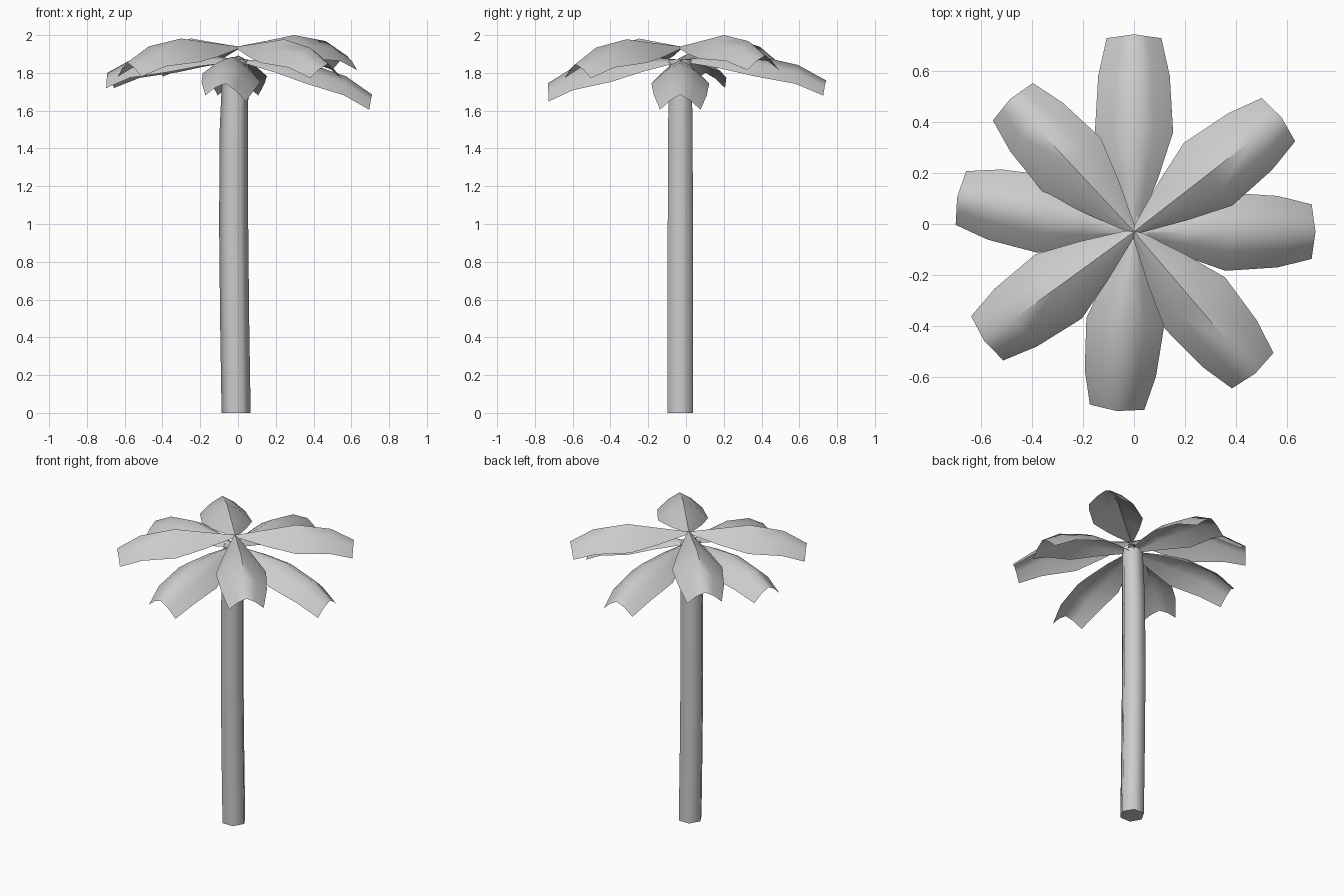
import bpy, bmesh
from math import cos, sin, radians, pi

if "Cube" in bpy.data.objects:
    bpy.data.objects.remove(bpy.data.objects["Cube"])

HUB_Y = -0.03


def make_object(name, bm, angle):
    mesh = bpy.data.meshes.new(name)
    bmesh.ops.recalc_face_normals(bm, faces=bm.faces)
    bm.to_mesh(mesh)
    bm.free()
    obj = bpy.data.objects.new(name, mesh)
    bpy.context.collection.objects.link(obj)
    bpy.context.view_layer.objects.active = obj
    obj.select_set(True)
    bpy.ops.object.shade_smooth_by_angle(angle=radians(angle))
    obj.select_set(False)
    return obj


def skin(bm, rows, closed):
    """Join rows of vertices with quads."""
    n = len(rows[0])
    for a, b in zip(rows, rows[1:]):
        for i in range(n if closed else n - 1):
            j = (i + 1) % n
            bm.faces.new((a[i], a[j], b[j], b[i]))


# Trunk: six sides, slightly bowed (z, centre x, radius)
bm = bmesh.new()
rings = []
for z, x, r in [(0, -0.010, 0.077), (0.5, -0.018, 0.077), (1.0, -0.023, 0.077),
                (1.5, -0.022, 0.075), (1.87, -0.012, 0.068)]:
    rings.append([bm.verts.new((x + r * cos(k * pi / 3), HUB_Y + r * sin(k * pi / 3), z))
                  for k in range(6)])
skin(bm, rings, True)
bm.faces.new(rings[0])
bm.faces.new(rings[-1])
make_object("trunk", bm, 61)

# Frond rows: distance, half width, crest height, edge drop
UPPER = [(0.0, 0.012, 1.94, 0.01), (0.20, 0.095, 1.962, 0.075), (0.37, 0.155, 1.982, 0.125),
         (0.58, 0.140, 1.940, 0.105), (0.72, 0.107, 1.855, 0.075)]
LOWER = [(0.0, 0.012, 1.87, 0.01), (0.20, 0.095, 1.885, 0.065), (0.37, 0.153, 1.885, 0.11),
         (0.58, 0.140, 1.830, 0.10), (0.72, 0.107, 1.745, 0.08)]
# Cross-section: side position, share of the edge drop
ARCH = [(-1, 1), (-0.5, 0.38), (0, 0), (0.5, 0.38), (1, 1)]


def frond(name, profile, angle, length, tip_shift, roll=0.0):
    a = radians(angle)
    bm = bmesh.new()
    rows = []
    for dist, half, crest, drop in profile:
        t = dist / 0.72
        row = []
        for side, share in ARCH:
            d = t * length - 0.015 * abs(side) * t
            s = side * half
            row.append(bm.verts.new((d * cos(a) - s * sin(a),
                                     HUB_Y + d * sin(a) + s * cos(a),
                                     crest + tip_shift * t - drop * share + roll * s)))
        rows.append(row)
    skin(bm, rows, False)
    for f in bm.faces:
        f.normal_update()
    make_object(name, bm, 60)


# Upper fronds on the diagonals
frond("upper_frond_back_right", UPPER, 37.8, 0.73, 0.035)
frond("upper_frond_back_left", UPPER, 133, 0.71, 0.0)
frond("upper_frond_front_left", UPPER, 216, 0.725, 0.0)
frond("upper_frond_front_right", UPPER, 310.5, 0.73, -0.008)

# Lower fronds on the axes
frond("lower_frond_right", LOWER, 0, 0.71, -0.06)
frond("lower_frond_back", LOWER, 90, 0.772, 0.015)
frond("lower_frond_left", LOWER, 169, 0.705, 0.055)
frond("lower_frond_front", LOWER, 264.5, 0.705, 0.0, -0.15)
